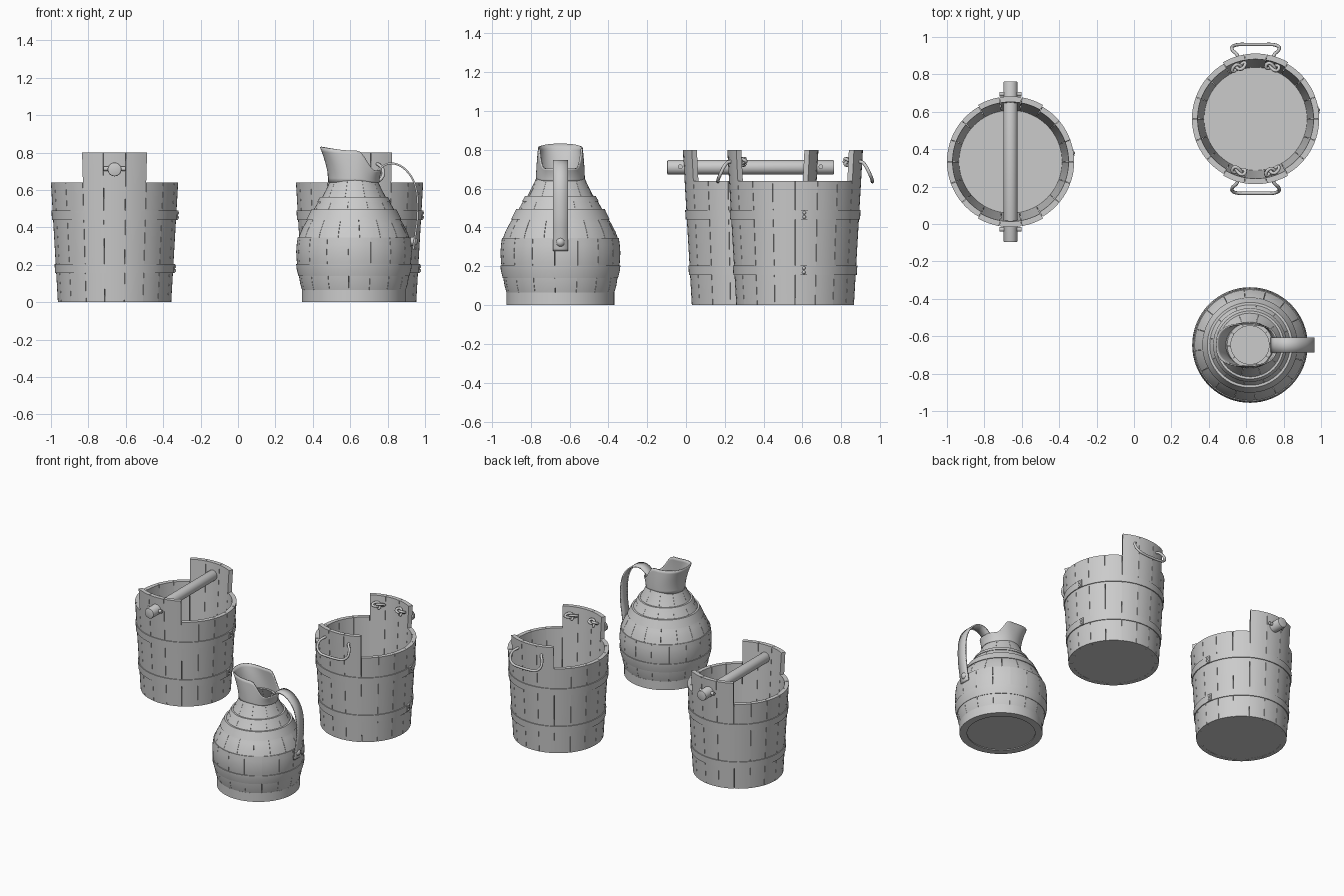
import bpy, bmesh, math
from math import pi, sin, cos, radians
from mathutils import Vector, Matrix

if "Cube" in bpy.data.objects:
    bpy.data.objects.remove(bpy.data.objects["Cube"])


def make(name, bm, loc=(0, 0, 0)):
    bmesh.ops.recalc_face_normals(bm, faces=bm.faces)
    me = bpy.data.meshes.new(name)
    bm.to_mesh(me)
    bm.free()
    ob = bpy.data.objects.new(name, me)
    ob.location = loc
    bpy.context.collection.objects.link(ob)
    return ob


def sweep(bm, prof, a0, a1, segs):
    """Sweep a closed (r, z) profile from angle a0 to a1; full turns are lathed."""
    full = a1 - a0 > 2 * pi - 1e-4
    rings = []
    for i in range(segs if full else segs + 1):
        a = a0 + (a1 - a0) * i / segs
        rings.append([bm.verts.new((r * cos(a), r * sin(a), z)) for r, z in prof])
    n = len(prof)
    for i in range(segs):
        p, q = rings[i], rings[(i + 1) % len(rings)]
        for j in range(n):
            k = (j + 1) % n
            bm.faces.new((p[j], q[j], q[k], p[k]))
    if not full:
        bm.faces.new(rings[0])
        bm.faces.new(rings[-1])


def ring(name, loc, prof, segs=64):
    bm = bmesh.new()
    sweep(bm, prof, 0, 2 * pi, segs)
    return make(name, bm, loc)


def staves(name, loc, prof_of, n, offset=0.0, gap=0.003):
    """Ring of n separate wedges; prof_of(i) gives each stave's profile."""
    bm = bmesh.new()
    for i in range(n):
        a = offset + 2 * pi * i / n
        h = pi / n - gap
        sweep(bm, prof_of(i), a - h, a + h, 4)
    return make(name, bm, loc)


def cylinder(name, p, q, r, segs=24, bev=0.0):
    p, q = Vector(p), Vector(q)
    bm = bmesh.new()
    bmesh.ops.create_cone(bm, cap_ends=True, segments=segs, radius1=r, radius2=r, depth=(q - p).length)
    if bev:
        bmesh.ops.bevel(bm, geom=[e for e in bm.edges if len(e.link_faces[0].verts) > 4 or len(e.link_faces[1].verts) > 4],
                        offset=bev, segments=2, affect='EDGES', profile=0.5)
    bm.transform((q - p).to_track_quat('Z', 'Y').to_matrix().to_4x4())
    return make(name, bm, (p + q) / 2)


def rivet(name, loc, r):
    bm = bmesh.new()
    bmesh.ops.create_uvsphere(bm, u_segments=12, v_segments=8, radius=r)
    return make(name, bm, loc)


def smooth_path(pts, k=6):
    """Catmull-Rom samples through pts."""
    P = [Vector(p) for p in pts]
    P = [2 * P[0] - P[1]] + P + [2 * P[-1] - P[-2]]
    out = []
    for i in range(1, len(P) - 2):
        a, b, c, d = P[i - 1:i + 3]
        for s in range(k):
            t = s / k
            out.append(0.5 * (2 * b + (c - a) * t + (2 * a - 5 * b + 4 * c - d) * t * t + (3 * b - a - 3 * c + d) * t ** 3))
    return out + [P[-2]]


def rope(name, paths, loc, r=0.009):
    cu = bpy.data.curves.new(name, 'CURVE')
    cu.dimensions = '3D'
    cu.bevel_depth = r
    cu.bevel_resolution = 2
    cu.use_fill_caps = True
    for pts, closed in paths:
        sp = cu.splines.new('POLY')
        sp.points.add(len(pts) - 1)
        for q, p in zip(sp.points, pts):
            q.co = (*p, 1)
        sp.use_cyclic_u = closed
    ob = bpy.data.objects.new(name, cu)
    ob.location = loc
    bpy.context.collection.objects.link(ob)


# ---- Buckets
def wall(z):
    return 0.303 + 0.058 * z


def bucket(tag, x, y):
    c = (x, y, 0)

    def prof(i):  # three tall staves at front and back
        top = 0.80 if i in (3, 4, 5, 12, 13, 14) else 0.64
        return [(wall(0), 0), (wall(top), top), (wall(top) - 0.03, top), (wall(0) - 0.03, 0)]
    staves(tag + "_staves", c, prof, 18, offset=radians(10))
    ring(tag + "_floor", c, [(0.0005, 0.001), (0.295, 0.001), (0.285, 0.04), (0.0005, 0.04)])
    for n, z in enumerate((0.155, 0.44)):
        t = z + 0.05
        ring(f"{tag}_hoop_{n}", c, [(wall(z) - 0.003, z), (wall(z) + 0.006, z), (wall(t) + 0.006, t), (wall(t) - 0.003, t)])
        # overlapping hoop end with rivets
        bm = bmesh.new()
        sweep(bm, [(wall(z), z), (wall(z) + 0.011, z), (wall(t) + 0.011, t), (wall(t), t)],
              radians(5), radians(11), 4)
        make(f"{tag}_hoop_lap_{n}", bm, c)
        for dz in (0.014, 0.036):
            a, r = radians(8), wall(z) + 0.011
            rivet(f"{tag}_hoop_rivet", (x + r * cos(a), y + r * sin(a), z + dz), 0.009)


AX, AY, BX, BY = -0.66, 0.333, 0.65, 0.562
bucket("rod_bucket", AX, AY)
bucket("rope_bucket", BX, BY)

# carrying rod with locking pegs
cylinder("carry_rod", (AX, AY - 0.43, 0.71), (AX, AY + 0.43, 0.71), 0.037, 32, 0.006)
for s in (-1, 1):
    yy = AY + s * 0.362
    cylinder("rod_peg", (AX - 0.058, yy, 0.713), (AX + 0.058, yy, 0.713), 0.012, 12)

# rope handles with knots on the inner side
for s in (-1, 1):
    half = [(0.09, 0.285, 0.735), (0.098, 0.34, 0.738), (0.122, 0.365, 0.715),
            (0.125, 0.385, 0.675), (0.095, 0.397, 0.645), (0.04, 0.398, 0.637)]
    pts = half + [(-px, py, pz) for px, py, pz in reversed(half)]
    paths = [(smooth_path([(px, s * py, pz) for px, py, pz in pts]), False)]
    for sx in (-1, 1):
        k = []
        for i in range(36):
            t = 2 * pi * i / 36
            k.append((sx * 0.09 + 0.013 * (sin(t) + 2 * sin(2 * t)),
                      s * 0.278 + 0.016 * sin(3 * t) - s * sx * 0.3 * 0.013 * (sin(t) + 2 * sin(2 * t)),
                      0.74 + 0.007 * (cos(t) - 2 * cos(2 * t))))
        paths.append((k, True))
    rope("rope_handle", paths, (BX, BY, 0))

# ---- Jug body: tiers of staves and hoops
JX, JY = 0.62, -0.647
J = (JX, JY, 0)


def tier(name, pts, n, off, th=0.02):
    prof = pts + [(r - th, z) for r, z in reversed(pts)]
    staves(name, J, lambda i: prof, n, off)


def band(name, pts, th=0.02):
    ring(name, J, pts + [(r - th, z) for r, z in reversed(pts)])


band("jug_base_ring", [(0.278, 0), (0.278, 0.065)], 0.05)
ring("jug_bottom", J, [(0.0005, 0.006), (0.24, 0.006), (0.24, 0.03), (0.0005, 0.03)])
tier("jug_lower_staves", [(0.276, 0.06), (0.288, 0.10), (0.294, 0.14), (0.30, 0.18), (0.306, 0.22),
                          (0.309, 0.27), (0.306, 0.31), (0.301, 0.345)], 16, 0.1)
band("jug_lower_hoop", [(0.297, 0.14), (0.307, 0.18), (0.309, 0.205)])
tier("jug_middle_staves", [(0.298, 0.34), (0.283, 0.38), (0.262, 0.42), (0.240, 0.455), (0.222, 0.495)], 16, 0.3)
band("jug_middle_hoop", [(0.255, 0.44), (0.228, 0.495)])
tier("jug_shoulder_staves", [(0.218, 0.49), (0.198, 0.525), (0.178, 0.56)], 12, 0.1)
band("jug_upper_hoop", [(0.197, 0.535), (0.182, 0.562)])
tier("jug_collar_staves", [(0.174, 0.555), (0.150, 0.60), (0.122, 0.66)], 10, 0.35)

# ---- Neck: lofted from a circle to a wide, tilted pouring lip
bm = bmesh.new()
N, rows = 48, []
for k in range(9):
    v = k / 8
    row = []
    for i in range(N):
        a = 2 * pi * i / N
        c, s = cos(a), sin(a)
        bx, by = 0.128 * c, 0.118 * s
        back = max(0.0, c)
        flat = lambda q: math.copysign(abs(q) ** 0.75, q)
        rx = -0.025 + (0.15 if c < 0 else 0.165) * flat(c)
        ry = 0.107 * flat(s)
        f = min(1, max(0, (rx - 0.02) / 0.09))
        top = 0.705 + (0.105 + 0.022 * max(0, -c)) * (1 - f * f * (3 - 2 * f))
        w = v ** 1.7
        row.append(bm.verts.new((bx + (rx - bx) * w, by + (ry - by) * w, 0.64 + (top - 0.64) * v)))
    rows.append(row)
for p, q in zip(rows, rows[1:]):
    for i in range(N):
        j = (i + 1) % N
        bm.faces.new((p[i], p[j], q[j], q[i]))
neck = make("jug_spout", bm, J)
neck.modifiers.new("thickness", 'SOLIDIFY').thickness = 0.008

# ---- Jug handle: bent strap with a rivet
path = smooth_path([(0.735, 0, 0.665), (0.755, 0, 0.71), (0.81, 0, 0.742), (0.875, 0, 0.725), (0.93, 0, 0.665),
                    (0.957, 0, 0.58), (0.96, 0, 0.46), (0.948, 0, 0.36), (0.937, 0, 0.28)])
bm = bmesh.new()
prev = None
for p in path:
    cur = [bm.verts.new((p.x - JX, y, p.z)) for y in (-0.039, 0, 0.039)]
    if prev:
        for j in (0, 1):
            bm.faces.new((prev[j], cur[j], cur[j + 1], prev[j + 1]))
    prev = cur
strap = make("jug_handle", bm, J)
m = strap.modifiers.new("thickness", 'SOLIDIFY')
m.thickness, m.offset = 0.01, 0
rivet("jug_handle_rivet", (0.937, JY, 0.325), 0.025)

# smooth shading with sharp edges kept
bpy.ops.object.select_all(action='DESELECT')
for ob in bpy.data.objects:
    if ob.type == 'MESH':
        ob.select_set(True)
        bpy.context.view_layer.objects.active = ob
bpy.ops.object.shade_smooth_by_angle(angle=radians(30))
